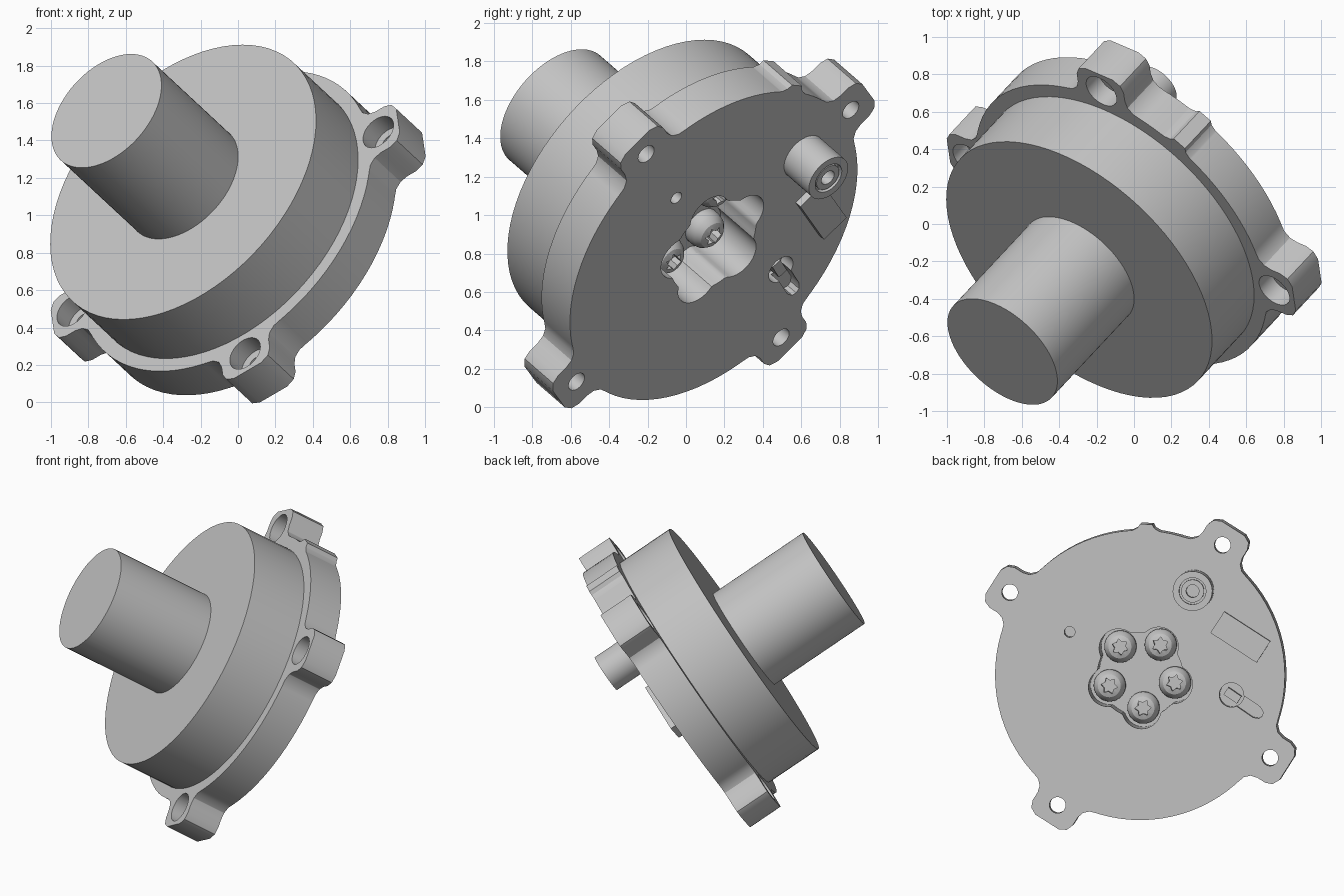
import bpy, bmesh, math
from mathutils import Matrix, Vector

if "Cube" in bpy.data.objects:
    bpy.data.objects.remove(bpy.data.objects["Cube"], do_unlink=True)

# Tilted frame: local z points out of the back face, origin at its centre
axis = Vector((0.577, 0.617, -0.536)).normalized()
right = Vector((0, 0, 1)).cross(axis).normalized()
up = axis.cross(right)
FRAME = Matrix.Translation((0.07, 0.144, 0.84)) @ Matrix((right, up, axis)).transposed().to_4x4()

grey = bpy.data.materials.new("plain grey")
grey.use_nodes = True
grey.diffuse_color = (0.55, 0.55, 0.55, 1)
grey.node_tree.nodes["Principled BSDF"].inputs["Base Color"].default_value = grey.diffuse_color


def polar(r, deg):
    a = math.radians(deg)
    return Vector((r * math.cos(a), r * math.sin(a)))


def finish(name, bm):
    bmesh.ops.remove_doubles(bm, verts=bm.verts, dist=1e-5)
    bmesh.ops.recalc_face_normals(bm, faces=bm.faces)
    bm.transform(FRAME)
    mesh = bpy.data.meshes.new(name)
    bm.to_mesh(mesh)
    bm.free()
    mesh.materials.append(grey)
    obj = bpy.data.objects.new(name, mesh)
    bpy.context.collection.objects.link(obj)
    return obj


def prism(name, points, z0, z1):
    """Extrude a flat outline along the axis."""
    bm = bmesh.new()
    face = bm.faces.new([bm.verts.new((p[0], p[1], z0)) for p in points])
    out = bmesh.ops.extrude_face_region(bm, geom=[face])
    moved = [v for v in out["geom"] if isinstance(v, bmesh.types.BMVert)]
    bmesh.ops.translate(bm, verts=moved, vec=(0, 0, z1 - z0))
    return finish(name, bm)


def lathe(name, profile, centre=(0, 0), steps=32):
    """Spin a (radius, z) profile around a line parallel to the axis."""
    bm = bmesh.new()
    verts = [bm.verts.new((centre[0] + r, centre[1], z)) for r, z in profile]
    edges = [bm.edges.new(pair) for pair in zip(verts, verts[1:])]
    bmesh.ops.spin(bm, geom=verts + edges, cent=(*centre, 0), axis=(0, 0, 1),
                   angle=math.tau, steps=steps, use_merge=True)
    return finish(name, bm)


def cut(targets, cutter):
    for obj in targets:
        mod = obj.modifiers.new("cut", "BOOLEAN")
        mod.operation = "DIFFERENCE"
        mod.solver = "EXACT"
        mod.object = cutter
        bpy.context.view_layer.objects.active = obj
        bpy.ops.object.modifier_apply(modifier=mod.name)
    bpy.data.objects.remove(cutter, do_unlink=True)


def oriented(points, centre, deg):
    """Turn an outline and move it to its place."""
    turn = Matrix.Rotation(math.radians(deg), 2)
    return [turn @ Vector(p) + Vector(centre) for p in points]


# Motor drum with the large shaft boss
drum = lathe("drum_and_boss", [(0, -1.341), (0.36, -1.341), (0.36, -0.63), (0.87, -0.63),
                               (0.87, -0.24), (0, -0.24)], steps=80)

# Flange outline: round rim, four mounting ears and one small key
ear_half = [(0.916, 0.25), (0.932, 0.20), (0.965, 0.167), (1.01, 0.155),
            (1.07, 0.155), (1.115, 0.137), (1.14, 0.09)]
ear = [(r, -t) for r, t in ear_half] + ear_half[::-1]
key_half = [(0.946, 0.09), (0.965, 0.055), (0.99, 0.04)]
key = [(r, -t) for r, t in key_half] + key_half[::-1]
EARS = [-124, -34, 56, 146]
outline = []
bumps = [(a, ear, 16) for a in EARS] + [(86, key, 6)]
bumps.sort(key=lambda b: b[0])
for i, (angle, shape, half) in enumerate(bumps):
    outline += oriented(shape, (0, 0), angle)
    nxt = bumps[(i + 1) % len(bumps)]
    start, end = angle + half, nxt[0] - nxt[2] + (360 if i == len(bumps) - 1 else 0)
    count = max(2, round((end - start) / 4))
    outline += [polar(0.95, start + (end - start) * k / count) for k in range(count + 1)]
flange = prism("flange", outline, -0.24, 0)

# Counterbored mounting holes
for angle in EARS:
    cut([flange], lathe("hole_cutter", [(0, -0.3), (0.1, -0.3), (0.1, -0.13), (0.053, -0.13),
                                        (0.053, 0.1), (0, 0.1)], polar(1.01, angle)))

# Fluted pocket in the back face
SCREWS = [55 + 72 * k for k in range(5)]
pocket = []
for deg in range(0, 360, 3):
    d = math.radians((deg - 55 + 36) % 72 - 36)
    inside = 0.127 ** 2 - (0.225 * math.sin(d)) ** 2
    reach = 0.225 * math.cos(d) + math.sqrt(inside) if inside > 0 else 0
    pocket.append(polar(max(0.28, reach), deg))
cut([flange, drum], prism("pocket_cutter", pocket, -0.3, 0.1))

# Domed screws with star sockets
for k, angle in enumerate(SCREWS):
    spot = polar(0.225, angle)
    screw = lathe(f"screw_{k + 1}", [(0, -0.31), (0.105, -0.31), (0.105, -0.265), (0.097, -0.235),
                                     (0.075, -0.207), (0.04, -0.193), (0, -0.19)], spot)
    star = [spot + polar(0.055 if n % 2 else 0.036, angle + 30 * n) for n in range(12)]
    cut([screw], prism("socket_cutter", star, -0.25, -0.1))
    screw.data.update()

# Small blind hole
cut([flange], lathe("pin_hole_cutter", [(0, -0.1), (0.035, -0.1), (0.035, 0.1), (0, 0.1)],
                    (-0.453, 0.295)))

# Connector recess: round end with a slot, and the small bar lying in it
socket = (0.596, -0.146)
cut([flange], lathe("recess_cutter", [(0, -0.09), (0.08, -0.09), (0.08, 0.1), (0, 0.1)], socket))
slot = [(0, -0.042), (0.2, -0.042), (0.235, -0.025), (0.245, 0),
        (0.235, 0.025), (0.2, 0.042), (0, 0.042)]
cut([flange], prism("slot_cutter", oriented(slot, socket, -36), -0.07, 0.1))
prism("recess_bar", oriented([(-0.045, -0.028), (0.06, -0.028), (0.06, 0.028), (-0.045, 0.028)],
                             socket, -36), -0.1, -0.015)

# Hollow connector post with a raised inner sleeve
lathe("connector_post", [(0, -0.02), (0.13, -0.02), (0.13, 0.21), (0.088, 0.21), (0.088, 0.18),
                         (0.075, 0.18), (0.075, 0.205), (0.042, 0.205), (0.042, 0.14),
                         (0, 0.14)], (0.37, 0.55))

# Raised rectangular plate
plate = [(x * 0.18, y * 0.083) for x, y in ((-1, -1), (1, -1), (1, 1), (-1, 1))]
prism("back_plate", oriented(plate, (0.667, 0.233), -34.5), -0.01, 0.04)

# Smooth round walls, keep the edges crisp
for obj in bpy.context.collection.objects:
    if obj.type == "MESH" and grey.name in obj.data.materials:
        bpy.ops.object.select_all(action="DESELECT")
        obj.select_set(True)
        bpy.context.view_layer.objects.active = obj
        bpy.ops.object.shade_smooth_by_angle()
